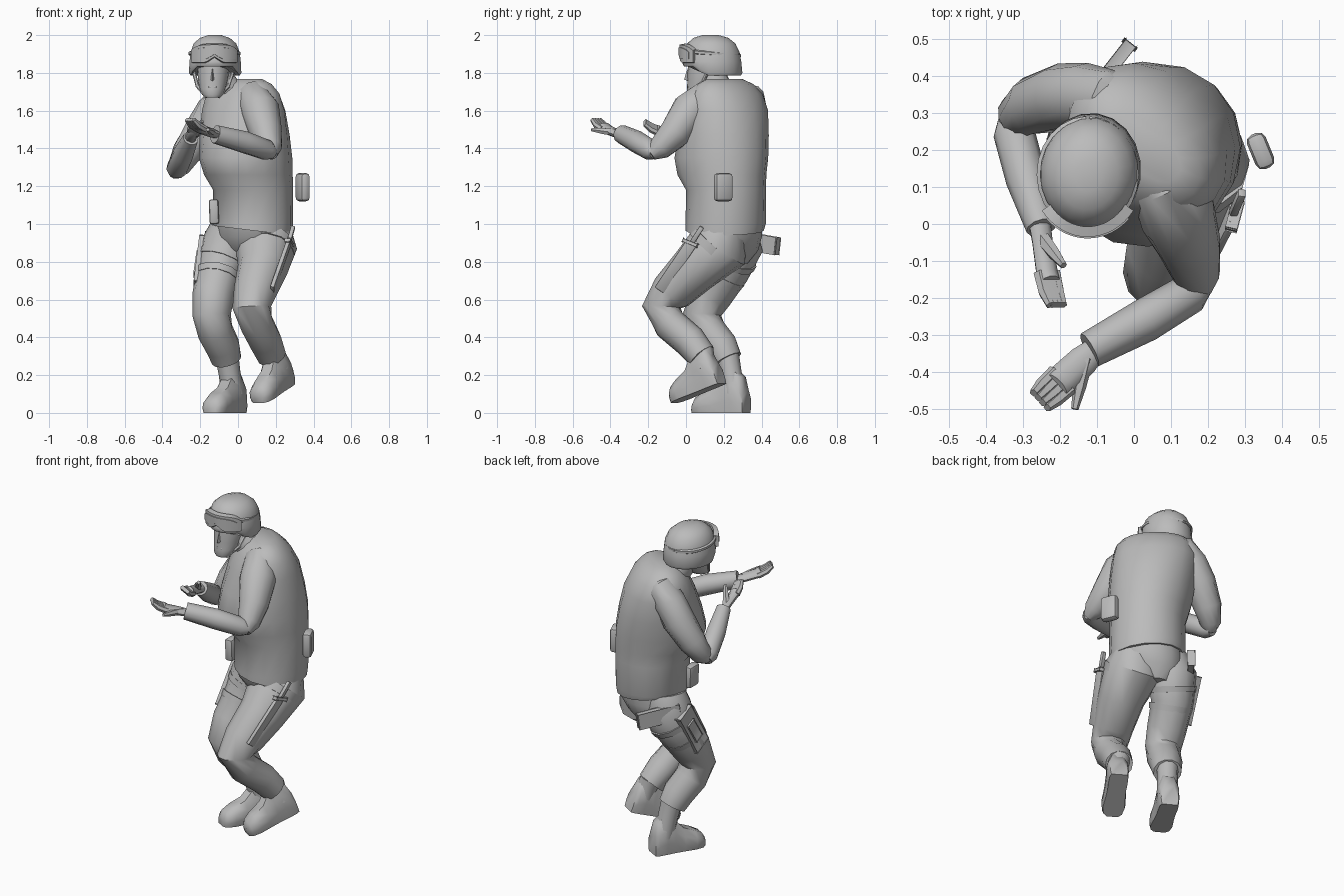
import bpy, bmesh, math
from mathutils import Vector, Matrix

cube = bpy.data.objects.get("Cube")
if cube:
    bpy.data.objects.remove(cube, do_unlink=True)

grey = bpy.data.materials.new("plain grey")
grey.use_nodes = True
grey.diffuse_color = (0.5, 0.5, 0.5, 1)
grey.node_tree.nodes["Principled BSDF"].inputs["Base Color"].default_value = (0.5, 0.5, 0.5, 1)


def finish(name, bm, angle=42):
    bmesh.ops.recalc_face_normals(bm, faces=bm.faces[:])
    mesh = bpy.data.meshes.new(name)
    bm.to_mesh(mesh)
    bm.free()
    mesh.materials.append(grey)
    ob = bpy.data.objects.new(name, mesh)
    bpy.context.scene.collection.objects.link(ob)
    bpy.ops.object.select_all(action='DESELECT')
    ob.select_set(True)
    bpy.context.view_layer.objects.active = ob
    bpy.ops.object.shade_smooth_by_angle(angle=math.radians(angle))


def loft(name, rings, matrix=None, angle=42):
    """Skin a list of equal-length closed rings and cap the ends."""
    bm = bmesh.new()
    rows = [[bm.verts.new(p) for p in ring] for ring in rings]
    n = len(rows[0])
    for a, b in zip(rows, rows[1:]):
        for i in range(n):
            bm.faces.new((a[i], a[(i + 1) % n], b[(i + 1) % n], b[i]))
    bm.faces.new(rows[0])
    bm.faces.new(rows[-1])
    if matrix:
        bm.transform(matrix)
    finish(name, bm, angle)


def ellipse(x, y, z, a, b, turn=0, n=16):
    pts = []
    for i in range(n):
        t = math.tau * i / n
        u, v = a * math.cos(t), b * math.sin(t)
        pts.append(Vector((x + u * math.cos(turn) - v * math.sin(turn),
                           y + u * math.sin(turn) + v * math.cos(turn), z)))
    return pts


def tube(name, path, flat=1.0, up=(0, 0, 1), n=10):
    """Round limb along points of (x, y, z, radius)."""
    up = Vector(up)
    pts = [Vector(p[:3]) for p in path]
    rings = []
    for i, p in enumerate(pts):
        t = (pts[min(i + 1, len(pts) - 1)] - pts[max(i - 1, 0)]).normalized()
        s = t.cross(up).normalized()
        k = s.cross(t)
        r = path[i][3]
        rings.append([p + s * r * math.cos(math.tau * j / n) + k * r * flat * math.sin(math.tau * j / n)
                      for j in range(n)])
    loft(name, rings)


def bar(name, p, q, width, depth, side=(1, 0, 0), bevel=0.005):
    """Bevelled box running from p to q; depth is measured along side."""
    p, q = Vector(p), Vector(q)
    t = (q - p).normalized()
    s = Vector(side)
    s = (s - t * s.dot(t)).normalized()
    w = t.cross(s)
    rot = Matrix((s, w, t)).transposed().to_4x4()
    bm = bmesh.new()
    bmesh.ops.create_cube(bm, size=1)
    bm.transform(Matrix.Translation((p + q) / 2) @ rot @ Matrix.Diagonal((depth, width, (q - p).length, 1)))
    bmesh.ops.bevel(bm, geom=bm.edges[:], offset=bevel, segments=2, profile=0.5, affect='EDGES')
    finish(name, bm)


# Torso and hips, turned towards the model's right, with a slanted hem
TURN = math.radians(-43)
torso = [ellipse(*r, TURN) for r in (
    (.08, .205, .965, .21, .205), (.08, .21, 1.0, .215, .21), (.08, .212, 1.18, .212, .212),
    (.055, .19, 1.26, .225, .245), (.04, .187, 1.35, .238, .258), (.035, .2, 1.47, .242, .235),
    (.03, .215, 1.6, .242, .198), (.025, .215, 1.69, .228, .155), (.025, .21, 1.74, .185, .11),
    (.03, .205, 1.768, .12, .06))]
for p in torso[0]:
    p.z -= .12 * (p.x - .08)
loft("torso", torso)
loft("hips", [ellipse(*r, TURN) for r in (
    (.06, .25, .79, .08, .07), (.065, .23, .86, .165, .14), (.075, .213, .93, .195, .182), (.08, .205, 1.0, .2, .195))])
tube("neck", [(.0, .2, 1.66, .1), (-.06, .17, 1.71, .08), (-.12, .13, 1.8, .07)])

# Legs, hip to trouser hem
legs = {
    "left": [(.15, .2, .98, .13), (.148, .175, .88, .165), (.13, .045, .76, .133), (.09, -.075, .64, .114),
             (.073, -.13, .56, .103), (.1, -.085, .47, .09), (.145, .02, .38, .088), (.18, .085, .3, .078)],
    "right": [(-.03, .25, .98, .12), (-.05, .26, .88, .148), (-.1, .215, .75, .12), (-.13, .13, .62, .112),
              (-.14, .085, .52, .102), (-.12, .12, .43, .096), (-.08, .185, .35, .092), (-.06, .22, .28, .08)]}
for side, path in legs.items():
    tube(side + "_trouser_leg", path, up=(0, -1, 0.3), n=12)


# Boots: rings of (length, half width, height) from heel to toe
def boot(name, heel, yaw, pitch, shin):
    rings = []
    for l, w, h in ((0, .05, .12), (.02, .058, .19), (.07, .06, .23), (.12, .058, .2),
                    (.18, .062, .135), (.25, .068, .105), (.295, .058, .08), (.315, .035, .05)):
        rings.append([Vector((s * w * k, -l, h * z)) for s, k, z in
                      ((-1, .9, 0), (1, .9, 0), (1, 1, .3), (1, .95, .65), (1, .5, 1), (-1, .5, 1),
                       (-1, .95, .65), (-1, 1, .3))])
    m = Matrix.Translation(heel) @ Matrix.Rotation(yaw, 4, 'Z') @ Matrix.Rotation(pitch, 4, 'X')
    loft(name, rings, m, 50)
    ankle = m @ Vector((0, -.07, .1))
    tube(name + "_shaft", [(*ankle, .062), (*((ankle + Vector(shin)) / 2), .058), (*shin, .062)], up=(0, -1, .3))


boot("left_boot", (.265, .19, .155), math.radians(-32), math.radians(19), (.18, .085, .33))
boot("right_boot", (.006, .32, .0), math.radians(-29), 0, (-.06, .22, .31))

# Arms
tube("left_upper_arm", [(.03, .19, 1.67, .06), (.075, .11, 1.675, .088), (.118, .025, 1.6, .104),
                        (.15, -.06, 1.48, .086), (.17, -.14, 1.4, .064), (.18, -.185, 1.365, .03)], n=12)
tube("left_forearm", [(.19, -.165, 1.375, .03), (.155, -.185, 1.39, .055), (.03, -.26, 1.435, .059),
                      (-.12, -.34, 1.475, .05)])
tube("right_upper_arm", [(.0, .3, 1.66, .06), (-.08, .335, 1.66, .085), (-.13, .343, 1.6, .092),
                         (-.19, .342, 1.5, .093), (-.27, .32, 1.38, .08), (-.315, .29, 1.3, .06),
                         (-.335, .265, 1.27, .03)], n=12)
tube("right_forearm", [(-.335, .285, 1.27, .035), (-.325, .25, 1.29, .056), (-.29, .12, 1.37, .056),
                       (-.25, -.01, 1.455, .042)])


# Hands: flat palm, four curled fingers and a thumb
def hand(side, wrist, tip, up, thumb, spread):
    w, t, up = Vector(wrist), Vector(tip), Vector(up)
    across = (t - w).cross(up).normalized()
    lift = across.cross(t - w).normalized()
    mid = w.lerp(t, .58) - lift * .012
    palm = spread * 2.1
    tube(side + "_palm", [(*w, .032), (*w.lerp(mid, .4), palm * .95), (*mid, palm), (*w.lerp(t, .7), palm * .85)],
         .024 / palm, up)
    for i in range(4):
        o = across * (i - 1.5) * spread
        tube(f"{side}_finger_{i + 1}", [(*(mid + o), .018), (*(w.lerp(t, .82) + o * .95 - lift * .008), .017),
                                        (*(t + o * .85 + lift * .008), .012)], 1, up, 6)
    thumb = Vector(thumb)
    root = w.lerp(t, .2)
    tube(side + "_thumb", [(*root, .022), (*(root.lerp(thumb, .55)), .018), (*thumb, .01)], 1, up, 6)


hand("left", (-.1, -.335, 1.467), (-.255, -.478, 1.545), (0, 0, 1), (-.16, -.5, 1.5), .021)
hand("right", (-.255, .005, 1.45), (-.212, -.222, 1.53), (.5, 0, 1), (-.19, -.112, 1.545), .015)

# Head and face
loft("head", [ellipse(*r) for r in (
    (-.135, .035, 1.67, .035, .025), (-.135, .055, 1.685, .056, .052), (-.135, .08, 1.715, .07, .075),
    (-.132, .1, 1.765, .08, .092), (-.13, .11, 1.83, .086, .1), (-.13, .12, 1.92, .08, .1))])
loft("nose", [[Vector((-.135 + s * w, y, z)) for s, y in ((-1, .03), (0, f), (1, .03))]
              for w, f, z in ((.018, .008, 1.757), (.018, -.01, 1.765), (.013, .0, 1.8), (.01, .012, 1.83))])
bar("mouth", (-.155, .012, 1.725), (-.115, .012, 1.725), .012, .01, (0, 1, 0), .003)

# Helmet, with its front edge raised above the eyes
shell = [ellipse(*r, math.radians(-8), 20) for r in (
    (-.121, .14, 1.785, .13, .152), (-.121, .14, 1.8, .14, .16), (-.121, .138, 1.86, .137, .156),
    (-.121, .136, 1.91, .131, .149), (-.122, .134, 1.955, .114, .129), (-.123, .132, 1.985, .08, .094),
    (-.123, .13, 2.0, .035, .043))]
for ring in shell[:2]:
    for p in ring:
        p.z += .05 * min(1, max(0, (.1 - p.y) / .06))
loft("helmet", shell)


# Curved bands around the helmet
def band(name, rx, ry, thick, half_angle, low, high, notch=0, tilt=0, n=16):
    rings = []
    for i in range(n + 1):
        f = 2 * i / n - 1
        t = -math.pi / 2 + f * half_angle
        c, s = math.cos(t), math.sin(t)
        z0 = low + notch * max(0, 1 - abs(f) * 3) - tilt * s
        z1 = high - tilt * s - notch * abs(f) ** 4
        rings.append([Vector((-.125 + (rx + d) * c, .135 + (ry + d) * s, z))
                      for d, z in ((0, z0), (thick, z0 + .006), (thick, z1 - .006), (0, z1))])
    loft(name, rings)


band("goggle_strap", .128, .146, .01, math.pi * .99, 1.89, 1.915, tilt=.012, n=24)
band("goggle_frame", .124, .142, .028, .95, 1.85, 1.955, .03)
band("goggle_lens", .126, .144, .03, .8, 1.868, 1.94, .025)

# Chin straps
for s in (-1, 1):
    tube("chin_strap", [(-.13 + s * .105, .12, 1.81, .01), (-.133 + s * .082, .085, 1.73, .01),
                        (-.135 + s * .03, .03, 1.672, .01)], .6, (0, 1, 0), 6)

# Thigh straps
straps = [("left_thigh_strap", (.152, .165, .89), (.147, .135, .855), .16),
          ("right_upper_thigh_strap", (-.072, .242, .825), (-.083, .23, .795), .141),
          ("right_lower_thigh_strap", (-.103, .2, .735), (-.11, .183, .705), .125)]
for name, p, q, r in straps:
    tube(name, [(*p, r), (*q, r - .006)], up=(0, -1, .3), n=12)

# Knife and sheath on the left thigh
bar("knife_sheath", (.18, -.14, .65), (.268, .03, .9), .062, .022)
bar("knife_guard", (.262, -.015, .915), (.282, .06, .885), .018, .025, bevel=.004)
bar("knife_handle", (.268, .03, .9), (.292, .085, .985), .026, .022)

# Holster and pistol on the right thigh
bar("holster", (-.175, .29, .91), (-.205, .165, .67), .12, .05)
bar("holster_pocket", (-.2, .26, .84), (-.216, .2, .73), .06, .03)
bar("pistol_grip", (-.16, .295, .915), (-.012, .484, .882), .036, .085, (0, 0, 1))

# Belt and side pouches
bar("front_belt_pouch", (-.125, .13, 1.0), (-.13, .13, 1.13), .09, .05, bevel=.012)
bar("side_pouch", (.342, .197, 1.12), (.342, .197, 1.27), .1, .054, (.92, .38, 0), .02)
